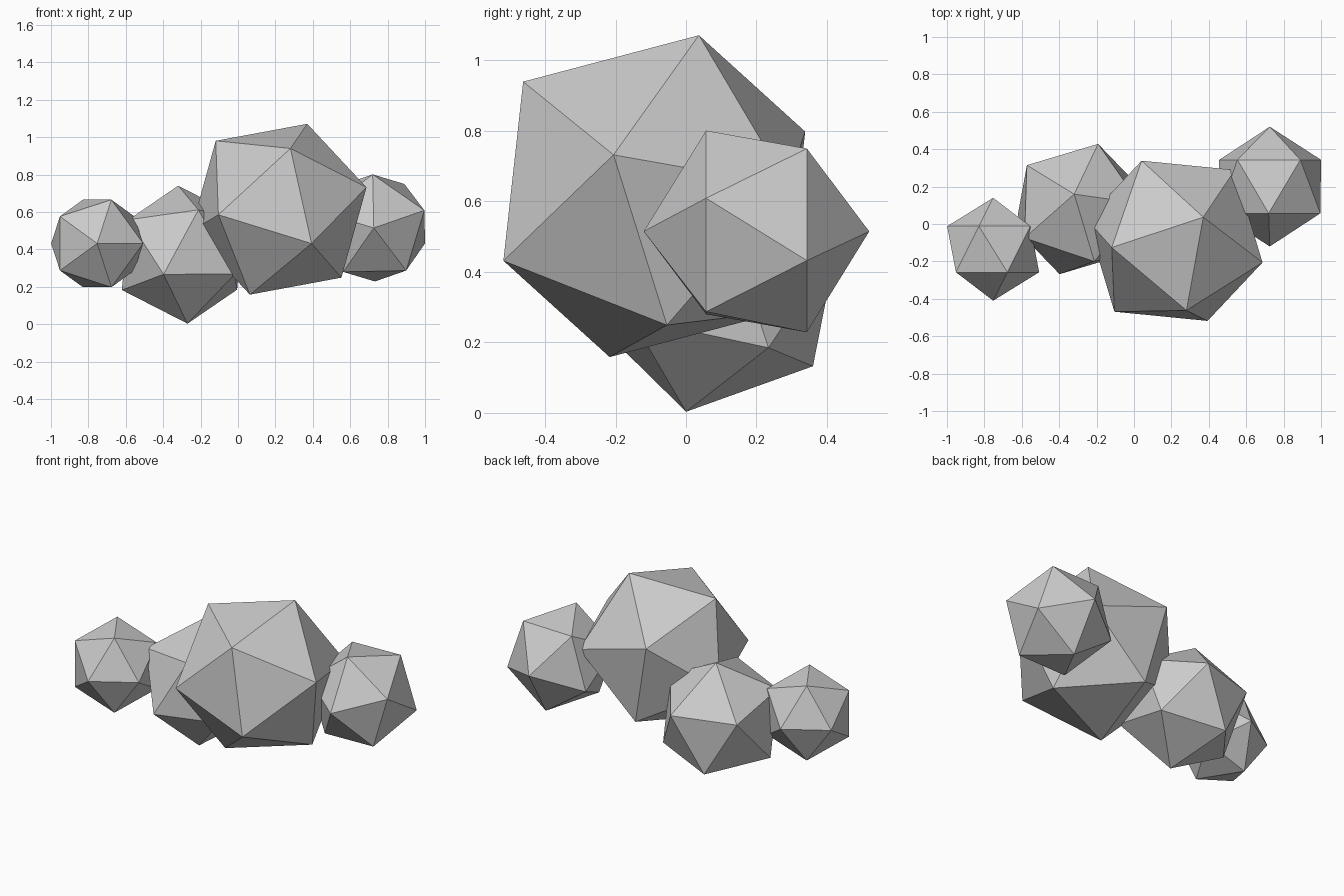
import bpy, bmesh
from mathutils import Vector, Matrix

if "Cube" in bpy.data.objects:
    bpy.data.objects.remove(bpy.data.objects["Cube"])


def frame(a, b):
    """Orthonormal frame symmetric about two directions."""
    a, b = a.normalized(), b.normalized()
    u = (a + b).normalized()
    v = (a - b).normalized()
    w = u.cross(v).normalized()
    v = w.cross(u)
    return Matrix((u, v, w)).transposed()


def chunk(name, center, radius, corner_a, corner_b):
    """Icosahedron turned so two neighbouring corners point along the given offsets."""
    bm = bmesh.new()
    bmesh.ops.create_icosphere(bm, subdivisions=1, radius=radius)
    top = max(bm.verts, key=lambda v: v.co.z)
    near = top.link_edges[0].other_vert(top)
    rot = frame(Vector(corner_a), Vector(corner_b)) @ frame(top.co, near.co).transposed()
    bm.transform(Matrix.Translation(center) @ rot.to_4x4())
    mesh = bpy.data.meshes.new(name)
    bm.to_mesh(mesh)
    bm.free()
    obj = bpy.data.objects.new(name, mesh)
    bpy.context.collection.objects.link(obj)


# Cluster of four faceted lumps, left to right
chunk("small_left_rock", (-0.753, -0.135, 0.432), 0.275, (0, -1, 0), (0.246, -0.123, 0))
chunk("medium_rock", (-0.295, 0.08, 0.372), 0.378, (-0.025, 0.08, 0.369), (0.083, -0.28, 0.239))
chunk("large_rock", (0.217, -0.09, 0.615), 0.498, (0.154, 0.127, 0.457), (-0.336, -0.036, 0.365))
chunk("right_rock", (0.726, 0.2, 0.515), 0.32, (0, -1, 0), (-0.006, -0.143, 0.286))
